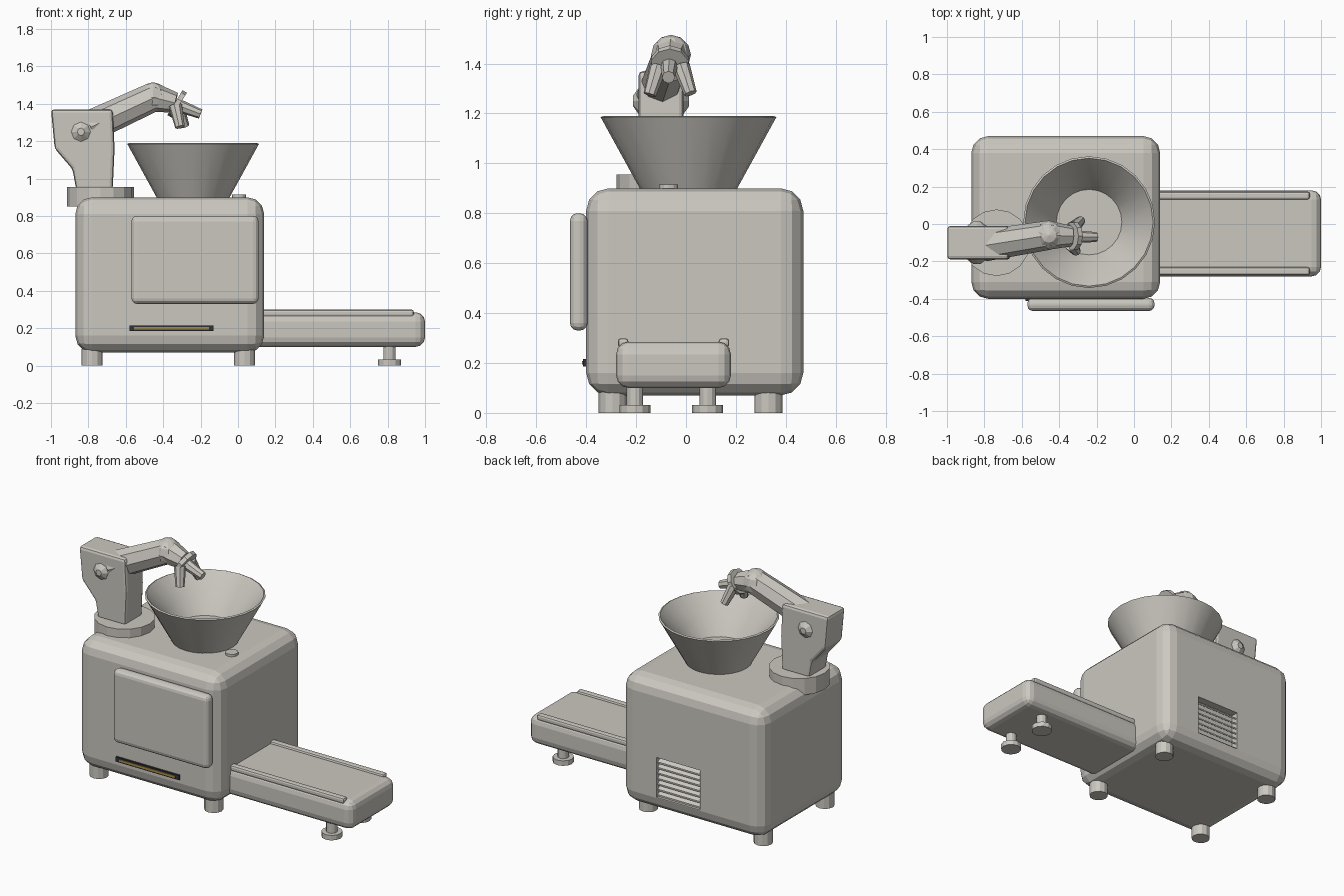
import bpy, bmesh, math
from mathutils import Vector

cube = bpy.data.objects.get("Cube")
if cube:
    bpy.data.objects.remove(cube, do_unlink=True)


def material(name, rgb):
    m = bpy.data.materials.new(name)
    m.use_nodes = True
    m.diffuse_color = (*rgb, 1)
    m.node_tree.nodes["Principled BSDF"].inputs["Base Color"].default_value = (*rgb, 1)
    return m


GREY = material("warm_grey", (0.6, 0.575, 0.53))
DARK = material("dark_frame", (0.03, 0.032, 0.04))
AMBER = material("amber", (0.4, 0.26, 0.06))


def finish(name, bm, mat=GREY, bevel=0, segments=3, smooth=None):
    bmesh.ops.recalc_face_normals(bm, faces=bm.faces)
    mesh = bpy.data.meshes.new(name)
    bm.to_mesh(mesh)
    bm.free()
    mesh.materials.append(mat)
    ob = bpy.data.objects.new(name, mesh)
    bpy.context.collection.objects.link(ob)
    if bevel:
        mod = ob.modifiers.new("Rounded edges", "BEVEL")
        mod.width, mod.segments = bevel, segments
        mod.limit_method = "ANGLE"
    if smooth:
        bpy.ops.object.select_all(action="DESELECT")
        ob.select_set(True)
        bpy.context.view_layer.objects.active = ob
        bpy.ops.object.shade_smooth_by_angle(angle=math.radians(smooth))
    return ob


def box(name, x, y, z, **kw):
    """Box from (low, high) ranges."""
    bm = bmesh.new()
    bmesh.ops.create_cube(bm, size=1)
    for v in bm.verts:
        v.co = [(r[0] + r[1]) / 2 + c * (r[1] - r[0]) for r, c in zip((x, y, z), v.co)]
    return finish(name, bm, **kw)


def rod(name, start, end, r1, r2=None, sides=12, **kw):
    """Straight or tapered rod between two points."""
    a, b = Vector(start), Vector(end)
    bm = bmesh.new()
    bmesh.ops.create_cone(bm, cap_ends=True, segments=sides, radius1=r1,
                          radius2=r1 if r2 is None else r2, depth=(b - a).length)
    turn = (b - a).to_track_quat("Z", "Y")
    for v in bm.verts:
        v.co = turn @ v.co + (a + b) / 2
    return finish(name, bm, **kw)


# Housing with a recessed vent in the back
body = box("housing", (-0.87, 0.14), (-0.40, 0.47), (0.07, 0.90), bevel=0.09)
cutter = box("vent_cutter", (-0.43, -0.12), (0.42, 0.6), (0.165, 0.42))
cutter.hide_render = True
cut = body.modifiers.new("Vent recess", "BOOLEAN")
cut.operation, cut.object, cut.solver = "DIFFERENCE", cutter, "EXACT"
bpy.context.view_layer.update()
cut_mesh = bpy.data.meshes.new_from_object(
    body.evaluated_get(bpy.context.evaluated_depsgraph_get()))
body.modifiers.clear()
body.data = cut_mesh
bpy.data.objects.remove(cutter, do_unlink=True)

# Sloping vent slats
for i in range(7):
    z = 0.185 + i * 0.035
    bm = bmesh.new()
    bmesh.ops.create_cube(bm, size=1)
    for v in bm.verts:
        c = v.co.copy()
        v.co = (-0.275 + c.x * 0.31, 0.44 + c.y * 0.035, z + c.z * 0.01 - c.y * 0.025)
    finish(f"vent_slat_{i + 1}", bm)

# Front door and light strip
box("front_door", (-0.57, 0.11), (-0.465, -0.395), (0.33, 0.80), bevel=0.03)
box("strip_frame", (-0.58, -0.13), (-0.412, -0.39), (0.185, 0.215), mat=DARK)
box("strip_light", (-0.555, -0.155), (-0.416, -0.41), (0.193, 0.207), mat=AMBER)

# Housing feet
for x in (-0.78, 0.035):
    for y in (-0.295, 0.33):
        rod("housing_foot", (x, y, 0), (x, y, 0.09), 0.056)

# Conveyor with side rails and levelling feet
box("conveyor", (0.05, 1.0), (-0.28, 0.18), (0.10, 0.285), bevel=0.05)
for y in (-0.252, 0.152):
    box("conveyor_rail", (0.10, 0.94), (y - 0.021, y + 0.021), (0.262, 0.299),
        bevel=0.012, segments=2)
for y in (-0.205, 0.087):
    rod("levelling_pad", (0.81, y, 0), (0.81, y, 0.032), 0.062)
    rod("levelling_stem", (0.81, y, 0.03), (0.81, y, 0.12), 0.033)

# Hopper turned from a profile
bm = bmesh.new()
profile = [(0, 0.97), (0.175, 0.97), (0.24, 1.07), (0.342, 1.19),
           (0.352, 1.185), (0.19, 0.89), (0, 0.89)]
verts = [bm.verts.new((r, 0, z)) for r, z in profile]
edges = [bm.edges.new(pair) for pair in zip(verts, verts[1:])]
bmesh.ops.spin(bm, geom=verts + edges, cent=(0, 0, 0), axis=(0, 0, 1),
               angle=math.tau, steps=24)
bmesh.ops.remove_doubles(bm, verts=bm.verts, dist=0.0005)
bmesh.ops.translate(bm, verts=bm.verts, vec=(-0.24, 0.01, 0))
finish("hopper", bm, smooth=35)

# Top button
rod("top_button", (0.005, -0.07, 0.89), (0.005, -0.07, 0.915), 0.038)

# Arm pedestal and upright
rod("arm_pedestal", (-0.735, -0.10, 0.85), (-0.735, -0.10, 0.955), 0.178, sides=16)
bm = bmesh.new()
outline = [(-1.0, 1.37), (-0.98, 1.16), (-0.885, 1.05), (-0.865, 0.94),
           (-0.67, 0.94), (-0.66, 1.16), (-0.67, 1.37)]
face = bm.faces.new([bm.verts.new((x, -0.19, z)) for x, z in outline])
side = bmesh.ops.extrude_face_region(bm, geom=[face])["geom"]
bmesh.ops.translate(bm, vec=(0, 0.18, 0),
                    verts=[g for g in side if isinstance(g, bmesh.types.BMVert)])
finish("arm_upright", bm, bevel=0.018, segments=2)

# Shoulder knobs on both sides
for s in (-1, 1):
    rod("shoulder_knob", (-0.84, -0.10 + s * 0.08, 1.25),
        (-0.84, -0.10 + s * 0.113, 1.25), 0.066, 0.02, sides=8)

# Upper arm, elbow, forearm and wrist collar
elbow = (-0.455, -0.06, 1.435)
wrist = (-0.335, -0.065, 1.405)
rod("upper_arm", (-0.80, -0.115, 1.275), elbow, 0.085, 0.078, sides=8)
bm = bmesh.new()
bmesh.ops.create_uvsphere(bm, u_segments=10, v_segments=6, radius=0.08)
bmesh.ops.translate(bm, verts=bm.verts, vec=elbow)
finish("elbow", bm)
rod("forearm", elbow, wrist, 0.078, 0.055, sides=8)
rod("wrist_collar", (-0.337, -0.065, 1.406), (-0.314, -0.065, 1.392), 0.078, sides=10)

# Gripper fingers
for i, (root, tip) in enumerate((
        ((-0.33, -0.067, 1.395), (-0.20, -0.07, 1.345)),
        ((-0.335, -0.11, 1.39), (-0.31, -0.145, 1.275)),
        ((-0.325, -0.02, 1.39), (-0.285, 0.018, 1.28)))):
    rod(f"finger_{i + 1}", root, tip, 0.036, 0.026, sides=8)
